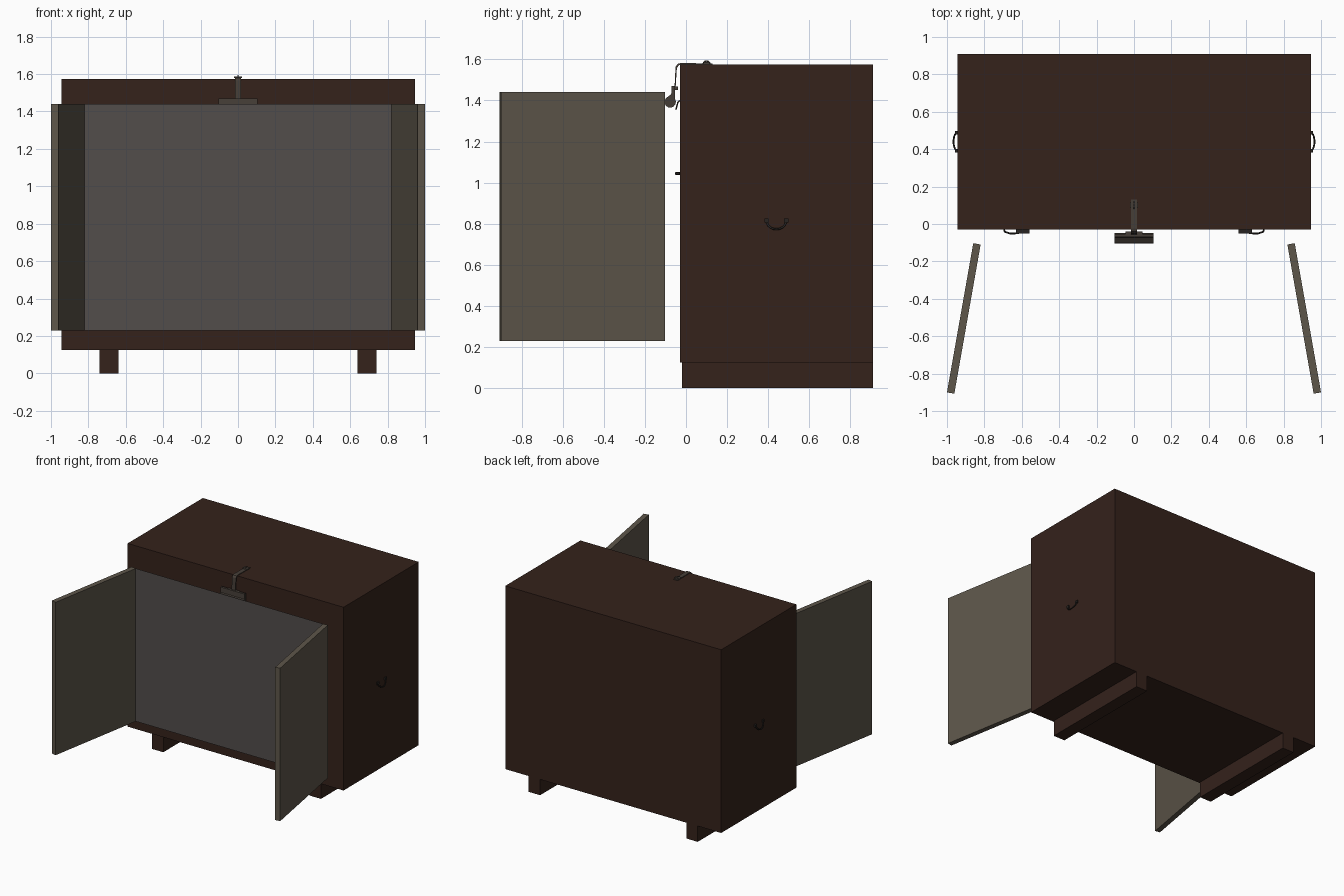
import bpy, bmesh, math
from mathutils import Vector

if "Cube" in bpy.data.objects:
    bpy.data.objects.remove(bpy.data.objects["Cube"])


def material(name, color):
    m = bpy.data.materials.new(name)
    m.diffuse_color = (*color, 1)
    m.use_nodes = True
    m.node_tree.nodes["Principled BSDF"].inputs["Base Color"].default_value = m.diffuse_color
    return m


WOOD = material("dark_wood", (0.035, 0.016, 0.011))
PANEL = material("door_board", (0.11, 0.093, 0.068))
SCREEN = material("grey_screen", (0.085, 0.075, 0.07))
METAL = material("dark_metal", (0.06, 0.048, 0.038))
IRON = material("iron", (0.02, 0.017, 0.015))


def finish(name, bm, mat):
    bmesh.ops.recalc_face_normals(bm, faces=bm.faces)
    me = bpy.data.meshes.new(name)
    bm.to_mesh(me)
    bm.free()
    me.materials.append(mat)
    ob = bpy.data.objects.new(name, me)
    bpy.context.collection.objects.link(ob)
    return ob


def box(name, x, y, z, mat):
    """Box from (min, max) ranges, origin at its centre."""
    bm = bmesh.new()
    bmesh.ops.create_cube(bm, size=1)
    bmesh.ops.scale(bm, vec=(x[1] - x[0], y[1] - y[0], z[1] - z[0]), verts=bm.verts)
    ob = finish(name, bm, mat)
    ob.location = [(a[0] + a[1]) / 2 for a in (x, y, z)]
    return ob


def extrude_x(name, profile, half, mat):
    """Closed (y, z) profile extruded across x."""
    bm = bmesh.new()
    f = bm.faces.new([bm.verts.new((-half, y, z)) for y, z in profile])
    r = bmesh.ops.extrude_face_region(bm, geom=[f])
    vs = [v for v in r["geom"] if isinstance(v, bmesh.types.BMVert)]
    bmesh.ops.translate(bm, vec=(2 * half, 0, 0), verts=vs)
    return finish(name, bm, mat)


def rod(name, points, radius, mat):
    """Round bar along a path, made with a bevelled curve."""
    cu = bpy.data.curves.new(name, "CURVE")
    cu.dimensions = "3D"
    cu.bevel_depth = radius
    cu.bevel_resolution = 1
    cu.use_fill_caps = True
    sp = cu.splines.new("POLY")
    sp.points.add(len(points) - 1)
    for p, c in zip(sp.points, points):
        p.co = (*c, 1)
    cu.materials.append(mat)
    ob = bpy.data.objects.new(name, cu)
    bpy.context.collection.objects.link(ob)
    return ob


# Cabinet body
box("cabinet_body", (-0.945, 0.945), (-0.03, 0.91), (0.125, 1.575), WOOD)

for side, s in (("left", -1), ("right", 1)):
    # Floor skids
    cx = s * 0.69
    box(side + "_skid", (cx - 0.05, cx + 0.05), (-0.02, 0.91), (0, 0.125), WOOD)

    # Open doors, splayed ten degrees
    d = s * 0.91
    door = box(side + "_door", (d - 0.02, d + 0.02), (-0.91, -0.10), (0.23, 1.44), PANEL)
    door.rotation_euler.z = s * math.radians(10)

    # Hanging side handles
    arc = [(s * (0.945 + 0.02 * math.sin(math.pi * i / 10)),
            0.44 - 0.048 * math.cos(math.pi * i / 10),
            0.815 - 0.042 * math.sin(math.pi * i / 10)) for i in range(11)]
    rod(side + "_handle", arc, 0.005, IRON)
    for y in (0.392, 0.488):
        box(side + "_handle_mount", sorted((s * 0.943, s * 0.956)),
            (y - 0.01, y + 0.01), (0.805, 0.825), IRON)

    # Small front pulls
    box(side + "_pull_plate", sorted((s * 0.56, s * 0.63)), (-0.05, -0.03), (1.038, 1.052), IRON)
    pull = [(s * x, y, 1.045) for x, y in
            ((0.60, -0.035), (0.62, -0.05), (0.665, -0.05), (0.69, -0.042), (0.695, -0.03))]
    rod(side + "_pull", pull, 0.005, IRON)

# Thin screen between the doors
bm = bmesh.new()
bm.faces.new([bm.verts.new(c) for c in
              ((-0.82, -0.108, 0.23), (0.82, -0.108, 0.23),
               (0.82, -0.108, 1.44), (-0.82, -0.108, 1.44))])
finish("front_screen", bm, SCREEN)

# Latch strap folded over the top edge
path = [(0.13, 1.58), (-0.025, 1.582), (-0.04, 1.578), (-0.05, 1.565),
        (-0.052, 1.54), (-0.055, 1.48), (-0.06, 1.44)]
inner = [(y + (0 if i < 2 else 0.006), z - (0.006 if i < 4 else 0)) for i, (y, z) in enumerate(path)]
extrude_x("latch_strap", path + inner[::-1], 0.017, METAL)

# Pin loop on top of the strap
loop = [(0, 0.1 + 0.016 * math.cos(math.pi * i / 8), 1.578 + 0.014 * math.sin(math.pi * i / 8))
        for i in range(9)]
rod("latch_pin_loop", loop, 0.004, METAL)
box("latch_pin", (-0.022, 0.022), (0.085, 0.115), (1.578, 1.586), METAL)

# Latch grip: plate ending in a round roll
roll = [(-0.077 + 0.028 * math.cos(math.radians(a)), 1.393 + 0.028 * math.sin(math.radians(a)))
        for a in range(110, 391, 28)]
extrude_x("latch_grip", [(-0.053, 1.47), (-0.07, 1.47), (-0.072, 1.43)] + roll, 0.105, METAL)
box("latch_clip", (-0.045, 0.045), (-0.058, -0.04), (1.452, 1.467), METAL)

# Catch hook behind the grip
hook = [(0, -0.03, 1.40), (0, -0.04, 1.39), (0, -0.045, 1.37), (0, -0.05, 1.355)]
rod("latch_hook", hook, 0.004, IRON)
